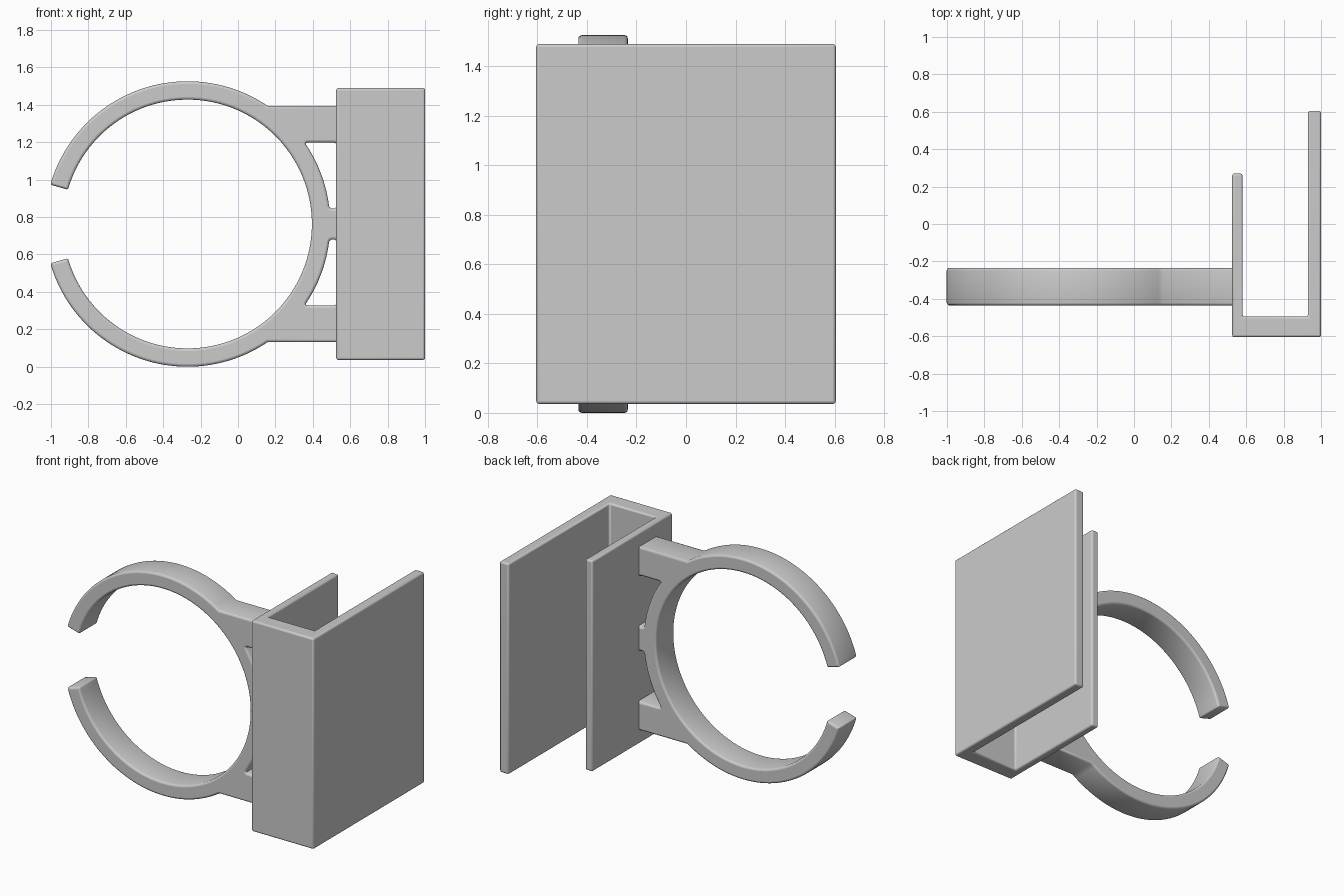
import bpy, bmesh
from math import cos, sin, acos, asin, degrees, radians
from mathutils import Vector

if "Cube" in bpy.data.objects:
    bpy.data.objects.remove(bpy.data.objects["Cube"], do_unlink=True)

grey = bpy.data.materials.new("plain grey")
grey.use_nodes = True
colour = (0.6, 0.6, 0.6, 1)
grey.diffuse_color = colour
grey.node_tree.nodes["Principled BSDF"].inputs["Base Color"].default_value = colour

MID = 0.763                 # height of the symmetry plane
CX, R_OUT, R_IN = -0.27, 0.763, 0.665
GAP = 164                   # angle of the ring's open ends
WALL = 0.525                # face of the bracket that carries the ring


def arc(r, a0, a1, n):
    """Points on a circle about the ring centre, angles in degrees."""
    steps = [radians(a0 + (a1 - a0) * i / n) for i in range(n + 1)]
    return [Vector((CX + r * cos(a), MID + r * sin(a))) for a in steps]


def soften(pts, corners, d):
    """Round the listed corners of a closed outline with short curves."""
    out = []
    for i, p in enumerate(pts):
        if i not in corners:
            out.append(p)
            continue
        a = p + (pts[i - 1] - p).normalized() * d
        b = p + (pts[(i + 1) % len(pts)] - p).normalized() * d
        for t in (0, 0.25, 0.5, 0.75, 1):
            out.append(a * (1 - t) ** 2 + p * 2 * t * (1 - t) + b * t * t)
    return out


def flip(pts):
    return [Vector((p.x, 2 * MID - p.y)) for p in reversed(pts)]


def smooth(obj):
    bpy.ops.object.select_all(action="DESELECT")
    obj.select_set(True)
    bpy.context.view_layer.objects.active = obj
    bpy.ops.object.shade_smooth_by_angle(angle=radians(35))


# Open ring with its two arms, cut by two slots beside the wall
arm_top, arm_low, bridge = 0.632, 0.435, 0.083
upper = arc(R_OUT, GAP, degrees(asin(arm_top / R_OUT)), 44)
upper.append(Vector((WALL + 0.03, MID + arm_top)))
inner = arc(R_IN, -GAP, GAP, 120)
outline = upper + flip(upper) + inner
ends = {0, 2 * len(upper) - 1, 2 * len(upper), len(outline) - 1}
outline = soften(outline, ends, 0.01)

slot = arc(R_OUT, degrees(asin(arm_low / R_OUT)), degrees(asin(bridge / R_OUT)), 8)
slot += [Vector((WALL + 0.003, MID + h)) for h in (bridge, arm_low)]
last = len(slot) - 1
slot = soften(slot, {0, last - 2, last - 1, last}, 0.018)

edge = 0.014
curve = bpy.data.curves.new("ring_clip", "CURVE")
curve.dimensions = "2D"
curve.fill_mode = "BOTH"
curve.extrude = 0.1 - edge
curve.bevel_depth = edge
curve.bevel_resolution = 2
curve.offset = -edge
for pts in (outline, slot, flip(slot)):
    spline = curve.splines.new("POLY")
    spline.points.add(len(pts) - 1)
    for sp, p in zip(spline.points, pts):
        sp.co = (p.x, p.y, 0, 1)
    spline.use_cyclic_u = True
ring = bpy.data.objects.new("ring_clip", curve)
bpy.context.collection.objects.link(ring)
ring.rotation_euler.x = radians(90)
ring.location.y = -0.335
bpy.ops.object.select_all(action="DESELECT")
ring.select_set(True)
bpy.context.view_layer.objects.active = ring
bpy.ops.object.convert(target="MESH")
ring = bpy.context.object
ring.data.materials.clear()
ring.data.materials.append(grey)
smooth(ring)

# U-shaped bracket: short wall, base and long wall
profile = [(WALL, -0.605), (1, -0.605), (1, 0.605), (0.93, 0.605),
           (0.93, -0.495), (0.58, -0.495), (0.58, 0.27), (WALL, 0.27)]
low, high = MID - 0.727, MID + 0.727
bm = bmesh.new()
face = bm.faces.new([bm.verts.new((x, y, low)) for x, y in profile])
top = bmesh.ops.extrude_face_region(bm, geom=[face])["geom"]
bmesh.ops.translate(bm, vec=(0, 0, high - low),
                    verts=[v for v in top if isinstance(v, bmesh.types.BMVert)])
bmesh.ops.recalc_face_normals(bm, faces=bm.faces)
mesh = bpy.data.meshes.new("u_bracket")
bm.to_mesh(mesh)
bm.free()
mesh.materials.append(grey)
bracket = bpy.data.objects.new("u_bracket", mesh)
bpy.context.collection.objects.link(bracket)
bevel = bracket.modifiers.new("soft edges", "BEVEL")
bevel.width = 0.012
bevel.segments = 3
smooth(bracket)
